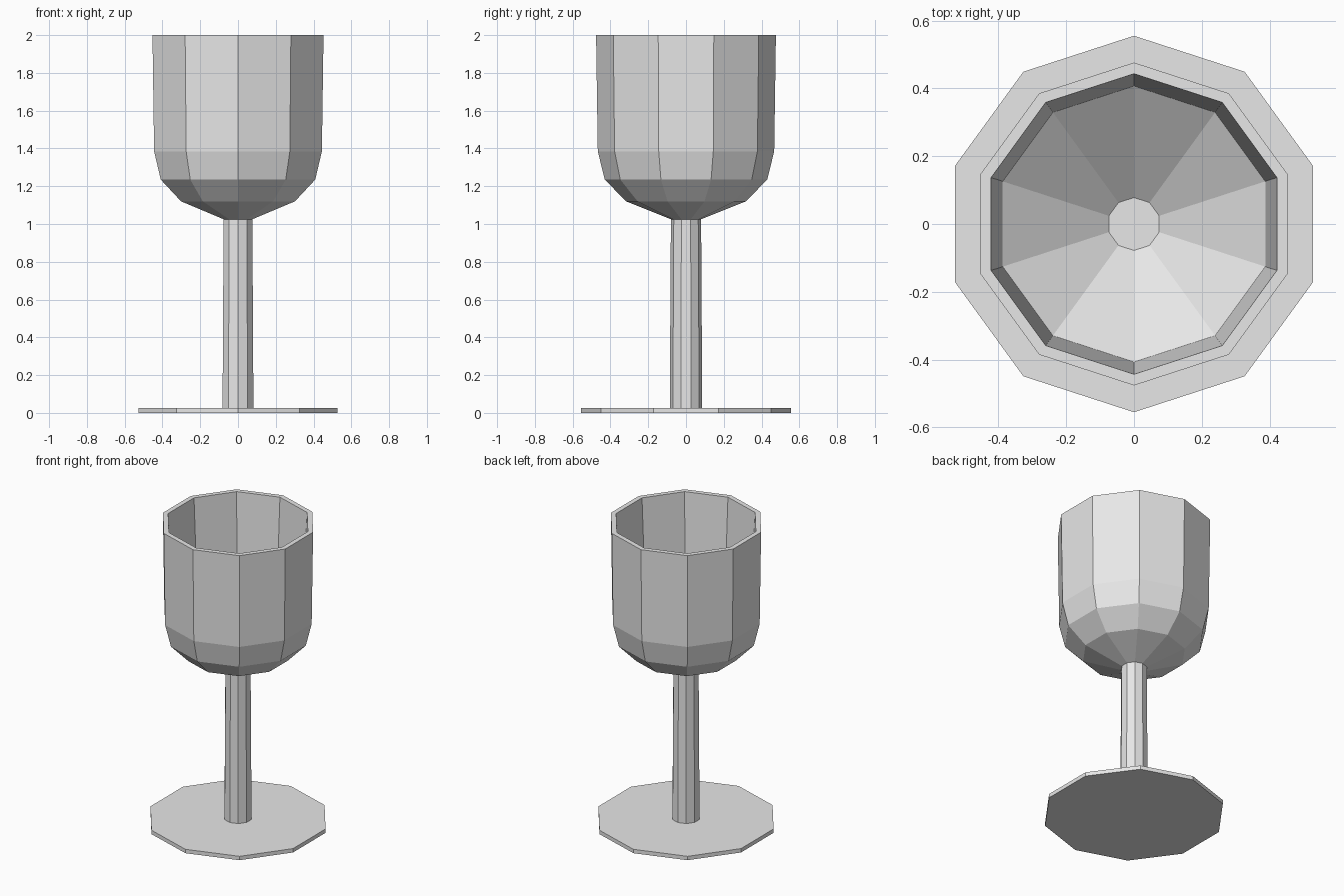
import bpy, bmesh, math

SIDES = 10

cube = bpy.data.objects.get("Cube")
if cube:
    bpy.data.objects.remove(cube, do_unlink=True)

grey = bpy.data.materials.new("light grey")
grey.use_nodes = True
colour = (0.8, 0.8, 0.8, 1)
grey.diffuse_color = colour
grey.node_tree.nodes["Principled BSDF"].inputs["Base Color"].default_value = colour


def turned(name, profile, cap_start=True, cap_end=True):
    """Revolve (radius, height) points into a faceted part with corners on the y axis."""
    bm = bmesh.new()
    rings = []
    for r, z in profile:
        angles = [math.pi / 2 + math.tau * i / SIDES for i in range(SIDES)]
        rings.append([bm.verts.new((r * math.cos(a), r * math.sin(a), z)) for a in angles])
    for low, high in zip(rings, rings[1:]):
        for i in range(SIDES):
            j = (i + 1) % SIDES
            bm.faces.new((low[i], low[j], high[j], high[i]))
    if cap_start:
        bm.faces.new(rings[0][::-1])
    if cap_end:
        bm.faces.new(rings[-1])
    mesh = bpy.data.meshes.new(name)
    bm.to_mesh(mesh)
    bm.free()
    mesh.materials.append(grey)
    obj = bpy.data.objects.new(name, mesh)
    bpy.context.collection.objects.link(obj)
    return obj


# Flat foot
turned("foot", [(0.555, 0), (0.555, 0.026)])

# Slightly tapered stem, open where it meets the foot and bowl
turned("stem", [(0.086, 0.026), (0.08, 1.025)], False, False)

# Bowl: outside wall up to the rim, then down the inside to a small flat floor
outside = [(0.08, 1.025), (0.317, 1.12), (0.43, 1.235), (0.467, 1.385), (0.476, 2)]
inside = [(0.443, 2), (0.407, 1.3), (0.078, 1.06)]
turned("bowl", outside + inside)
